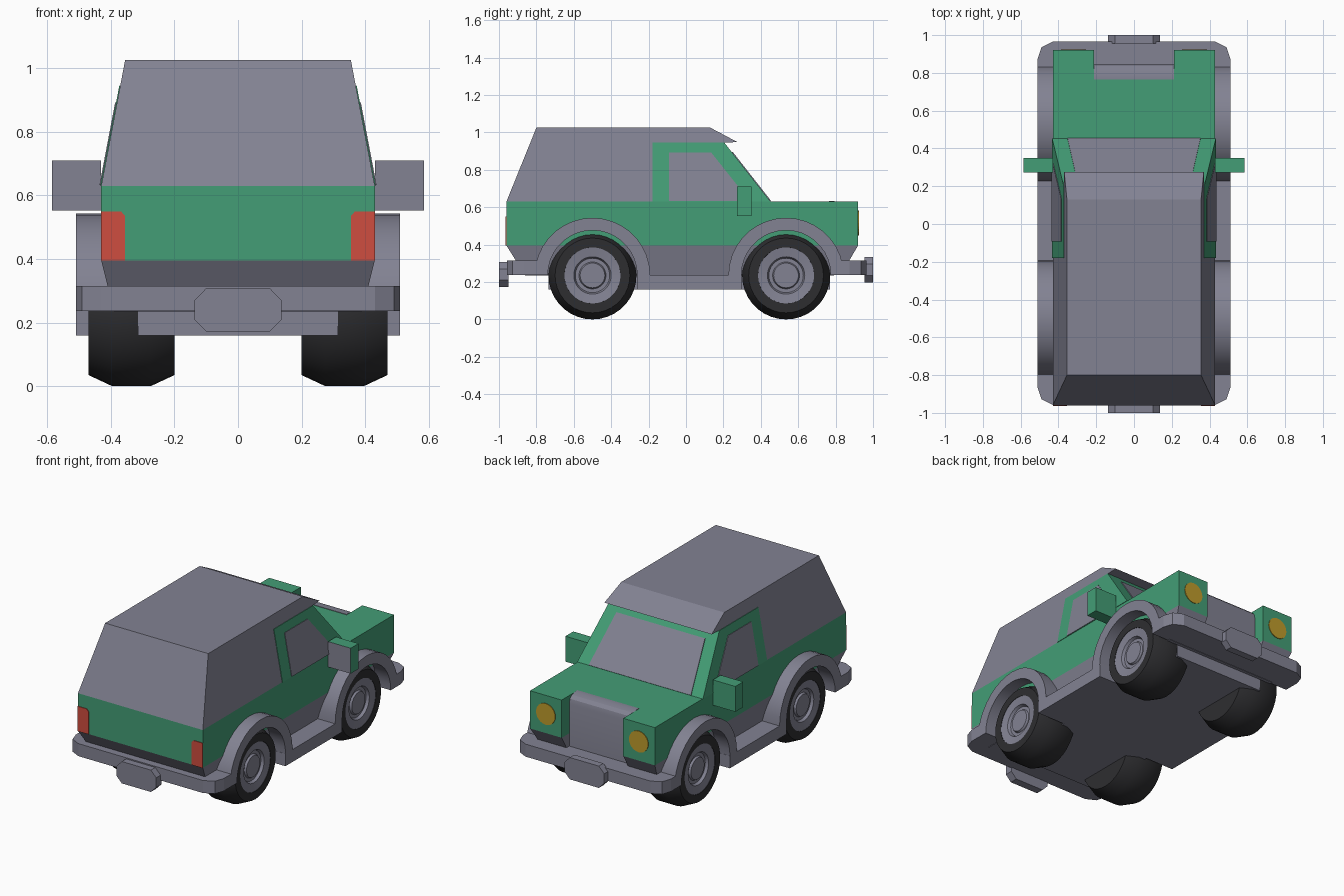
import bpy, bmesh, math
from mathutils import Vector

if "Cube" in bpy.data.objects:
    bpy.data.objects.remove(bpy.data.objects["Cube"])


def material(name, rgb):
    m = bpy.data.materials.new(name)
    m.diffuse_color = (*rgb, 1)
    m.use_nodes = True
    m.node_tree.nodes["Principled BSDF"].inputs["Base Color"].default_value = m.diffuse_color
    return m


GREEN = material("green paint", (0.057, 0.34, 0.18))
GREY = material("grey trim", (0.225, 0.225, 0.29))
BLACK = material("tyre black", (0.027, 0.027, 0.03))
RED = material("tail red", (0.62, 0.075, 0.05))
AMBER = material("lamp amber", (0.52, 0.33, 0.025))


def finish(name, bm, mat, smooth=False):
    bmesh.ops.recalc_face_normals(bm, faces=bm.faces)
    me = bpy.data.meshes.new(name)
    bm.to_mesh(me)
    bm.free()
    me.materials.append(mat)
    ob = bpy.data.objects.new(name, me)
    bpy.context.collection.objects.link(ob)
    if smooth:
        bpy.ops.object.select_all(action='DESELECT')
        ob.select_set(True)
        bpy.context.view_layer.objects.active = ob
        bpy.ops.object.shade_smooth_by_angle(angle=math.radians(30))
    return ob


def loft(name, ring_a, ring_b, mat, smooth=False):
    """Solid between two matching rings of points."""
    bm = bmesh.new()
    a = [bm.verts.new(p) for p in ring_a]
    b = [bm.verts.new(p) for p in ring_b]
    bm.faces.new(a)
    bm.faces.new(b)
    n = len(a)
    for i in range(n):
        j = (i + 1) % n
        bm.faces.new((a[i], a[j], b[j], b[i]))
    return finish(name, bm, mat, smooth)


def side_prism(name, yz, x0, x1, mat, smooth=False):
    """Side profile swept across x; x0 and x1 may depend on height."""
    f0 = x0 if callable(x0) else lambda z: x0
    f1 = x1 if callable(x1) else lambda z: x1
    return loft(name, [(f0(z), y, z) for y, z in yz],
                [(f1(z), y, z) for y, z in yz], mat, smooth)


def end_prism(name, xz, y0, y1, mat):
    return loft(name, [(x, y0, z) for x, z in xz], [(x, y1, z) for x, z in xz], mat)


def plan_prism(name, xy, z0, z1, mat):
    return loft(name, [(x, y, z0) for x, y in xy], [(x, y, z1) for x, y in xy], mat)


def box(name, x, y, z, mat):
    return plan_prism(name, [(x[0], y[0]), (x[1], y[0]), (x[1], y[1]), (x[0], y[1])],
                      z[0], z[1], mat)


def lathe(name, profile, y, z, side, mat, steps=36):
    """Turn an (x, radius) profile about a wheel axle."""
    bm = bmesh.new()
    rings = []
    for x, r in profile:
        if r == 0:
            rings.append([bm.verts.new((side * x, y, z))] * steps)
        else:
            rings.append([bm.verts.new((side * x, y + r * math.cos(math.tau * i / steps),
                                        z + r * math.sin(math.tau * i / steps)))
                          for i in range(steps)])
    for a, b in zip(rings, rings[1:]):
        for i in range(steps):
            j = (i + 1) % steps
            bm.faces.new(list(dict.fromkeys((a[i], a[j], b[j], b[i]))))
    return finish(name, bm, mat, True)


def cabin_x(z, out=0.0):
    return 0.43 - (z - 0.63) * 0.19 + out


def lower_x(z):
    return 0.43 - (0.395 - z) * 0.25


# Painted body and tapered lower body
box("body_band", (-0.43, 0.43), (-0.96, 0.79), (0.395, 0.63), GREEN)
side_prism("lower_body", [(-0.96, 0.395), (-0.91, 0.315), (-0.86, 0.235), (0.79, 0.235),
                          (0.79, 0.395)], lambda z: -lower_x(z), lower_x, GREY)

# Rounded grille between the lamp boxes (replaces the hood edge there)
side_prism("grille", [(0.765, 0.25), (0.845, 0.25), (0.845, 0.58), (0.838, 0.607),
                      (0.82, 0.625), (0.79, 0.633), (0.765, 0.633)], -0.212, 0.212, GREY, True)

# Cabin with overhanging front visor
side_prism("cabin", [(-0.96, 0.63), (-0.80, 1.025), (0.13, 1.025), (0.275, 0.948),
                     (0.2, 0.945), (0.445, 0.63)], lambda z: -cabin_x(z), cabin_x, GREY)

# Door and windscreen frame
side_prism("window_frame", [(-0.18, 0.63), (-0.18, 0.945), (0.205, 0.945), (0.452, 0.63)],
           lambda z: -cabin_x(z, 0.003), lambda z: cabin_x(z, 0.003), GREEN)

# Windscreen plate, lying on the sloping front
slope = [Vector(p) for p in ((-0.352, 0.452, 0.631), (0.352, 0.452, 0.631),
                             (0.305, 0.246, 0.894), (-0.305, 0.246, 0.894))]
lift = Vector((0, 0.787, 0.617)) * 0.004
loft("windscreen", [p - lift for p in slope], [p + lift for p in slope], GREY)

# Bumper slabs with chamfered corners
for name, end, inner in (("rear_bumper", -0.957, -0.745), ("front_bumper", 0.965, 0.775)):
    d = math.copysign(1, end)
    half = [(0.51, inner), (0.51, end - d * 0.09), (0.49, end - d * 0.03), (0.43, end)]
    plan_prism(name, half + [(-x, y) for x, y in reversed(half)], 0.237, 0.315, GREY)

# Octagonal plates on the bumpers
for name, y0, y1, zc in (("rear_plate", -1.0, -0.95, 0.24), ("front_plate", 0.955, 1.0, 0.265)):
    octagon = [(-0.137, -0.03), (-0.10, -0.068), (0.10, -0.068), (0.137, -0.03),
               (0.137, 0.03), (0.10, 0.068), (-0.10, 0.068), (-0.137, 0.03)]
    end_prism(name, [(x, zc + z) for x, z in octagon], y0, y1, GREY)

# Floor pan widening into the side sills
half = [(0.315, -0.735), (0.315, -0.262), (0.51, -0.262), (0.51, 0.297),
        (0.315, 0.297), (0.315, 0.77)]
plan_prism("floor_and_sills", half + [(-x, y) for x, y in reversed(half)], 0.16, 0.237, GREY)

for s, tag in ((-1, "left"), (1, "right")):
    # Lamp boxes with tapered base and round lamp
    xs = sorted((s * 0.212, s * 0.43))
    box(f"lamp_box_{tag}", xs, (0.765, 0.92), (0.395, 0.63), GREEN)
    side_prism(f"lamp_base_{tag}", [(0.765, 0.395), (0.92, 0.395), (0.87, 0.31), (0.765, 0.31)],
               s * 0.212, lambda z: s * lower_x(z), GREY)
    end_prism(f"headlamp_{tag}",
              [(s * 0.32 + 0.066 * math.cos(math.tau * i / 24),
                0.515 + 0.066 * math.sin(math.tau * i / 24)) for i in range(24)],
              0.915, 0.924, AMBER)

    # Tail lamp
    end_prism(f"tail_lamp_{tag}",
              [(s * x, z) for x, z in ((0.355, 0.395), (0.43, 0.395), (0.43, 0.55),
                                       (0.368, 0.55), (0.355, 0.535))],
              -0.964, -0.957, RED)

    # Door glass
    side_prism(f"door_glass_{tag}", [(-0.092, 0.632), (-0.092, 0.892), (0.135, 0.892),
                                     (0.342, 0.632)],
               lambda z: s * cabin_x(z, -0.002), lambda z: s * cabin_x(z, 0.006), GREY)

    # Wing mirror, glass facing the rear
    mirror = box(f"mirror_{tag}", sorted((s * 0.43, s * 0.585)), (0.273, 0.35),
                 (0.552, 0.71), GREEN)
    mirror.data.materials.append(GREY)
    for p in mirror.data.polygons:
        if p.normal.y < -0.9:
            p.material_index = 1

    for end, yc in (("rear", -0.5), ("front", 0.535)):
        # Wheel arch flare
        angles = [math.pi * i / 18 for i in range(19)]
        arch = [(yc + 0.308 * math.cos(a), 0.237 + 0.306 * math.sin(a)) for a in angles]
        arch += [(yc + 0.239 * math.cos(a), 0.237 + 0.239 * math.sin(a))
                 for a in reversed(angles)]
        side_prism(f"{end}_arch_{tag}", arch, s * 0.38, s * 0.51, GREY, True)

        # Tyre and stepped rim
        lathe(f"{end}_tyre_{tag}", [(0.2, 0), (0.2, 0.2), (0.275, 0.235), (0.395, 0.235),
                                    (0.47, 0.2), (0.47, 0.15), (0.44, 0.148), (0.44, 0)],
              yc, 0.235, s, BLACK)
        lathe(f"{end}_rim_{tag}", [(0.43, 0.152), (0.468, 0.152), (0.46, 0.1), (0.443, 0.092),
                                   (0.443, 0.072), (0.455, 0.066), (0.455, 0)],
              yc, 0.235, s, GREY)
